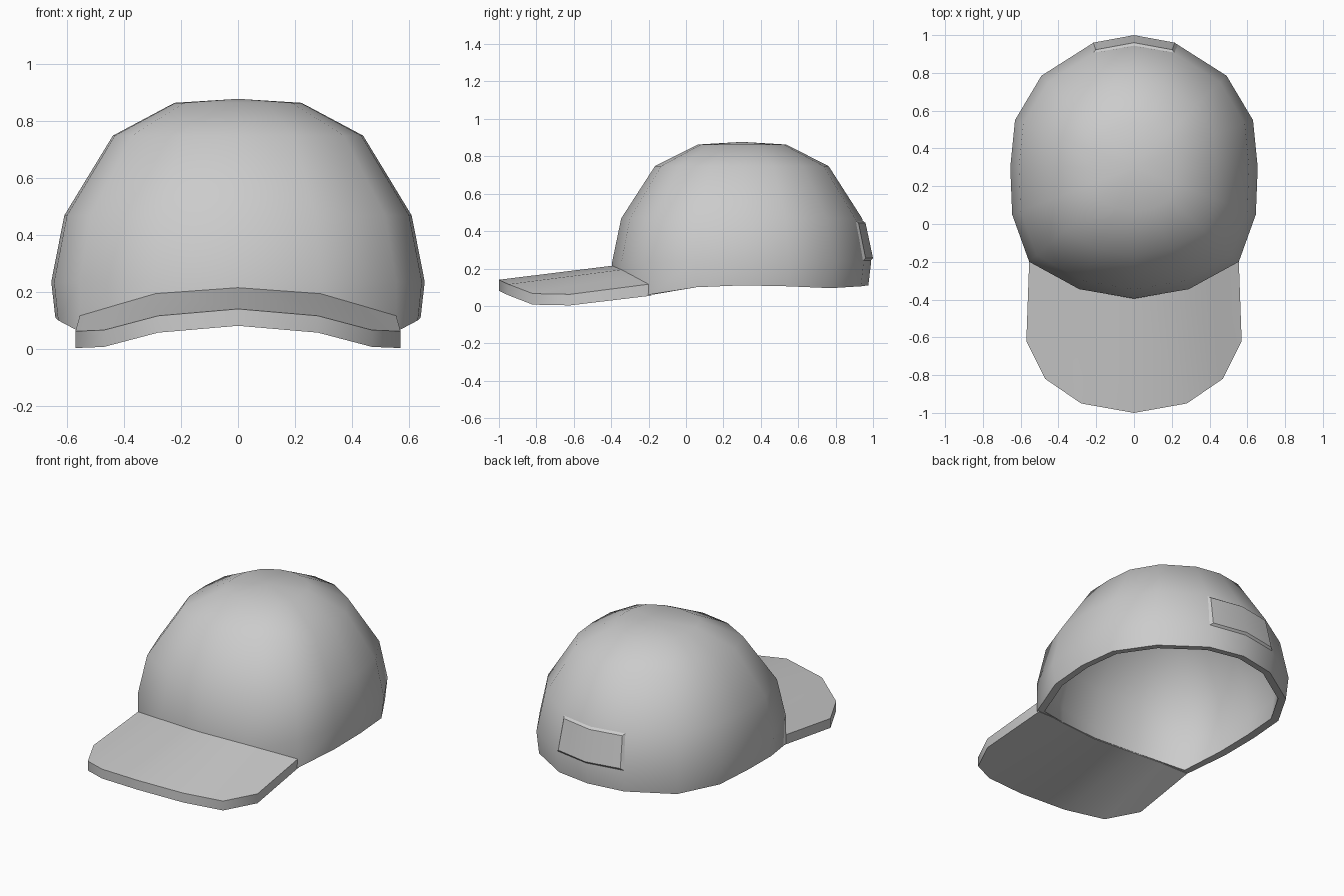
import bpy, bmesh, math
from mathutils import Vector

if "Cube" in bpy.data.objects:
    bpy.data.objects.remove(bpy.data.objects["Cube"])

CY = 0.3  # crown centre along y


def finish(name, bm, angle):
    bmesh.ops.recalc_face_normals(bm, faces=bm.faces)
    me = bpy.data.meshes.new(name)
    bm.to_mesh(me)
    bm.free()
    ob = bpy.data.objects.new(name, me)
    bpy.context.collection.objects.link(ob)
    bpy.ops.object.select_all(action='DESELECT')
    ob.select_set(True)
    bpy.context.view_layer.objects.active = ob
    bpy.ops.object.shade_smooth_by_angle(angle=math.radians(angle))
    return ob


def mirrored(pts):
    # points run from the centre line outwards on +x; add the -x half
    return [Vector((-p[0], *p[1:])) for p in reversed(pts[1:])] + [Vector(p) for p in pts]


def bridge(bm, a, b, closed=False):
    n = len(a)
    for i in range(n if closed else n - 1):
        j = (i + 1) % n
        bm.faces.new((a[i], a[j], b[j], b[i]))


# Crown: half outline from back to front, with the height of the lower rim
half = [(0, 0.99, 0.11), (0.23, 0.95, 0.105), (0.49, 0.785, 0.095), (0.63, 0.55, 0.105),
        (0.655, 0.3, 0.11), (0.645, 0.05, 0.10), (0.555, -0.2, 0.06),
        (0.29, -0.345, 0.14), (0, -0.395, 0.16)]
outline = half + [(-x, y, z) for x, y, z in reversed(half[1:-1])]
rings = [(0.34, 0.863), (0.67, 0.748), (0.93, 0.468), (1.0, 0.235)]


def on_ring(p, f, z):
    return Vector((p[0] * f, CY + (p[1] - CY) * f, z))


bm = bmesh.new()
loops = [[bm.verts.new(on_ring(p, f, z)) for p in outline] for f, z in rings]
rim = []
for p in outline:
    f = 0.978 if p[1] > 0 else 1.0
    rim.append(bm.verts.new(on_ring(p, f, p[2])))
loops.append(rim)
apex = bm.verts.new((0, CY, 0.877))
for i in range(16):
    bm.faces.new((apex, loops[0][i], loops[0][(i + 1) % 16]))
for a, b in zip(loops, loops[1:]):
    bridge(bm, a, b, True)
bmesh.ops.recalc_face_normals(bm, faces=bm.faces)
if sum(f.normal.z for f in bm.faces) < 0:
    bmesh.ops.reverse_faces(bm, faces=bm.faces)
crown = finish("crown", bm, 50)
shell = crown.modifiers.new("shell", 'SOLIDIFY')
shell.thickness = 0.045
shell.offset = -1
bpy.ops.object.modifier_apply(modifier=shell.name)
bpy.ops.object.shade_smooth_by_angle(angle=math.radians(50))

# Brim: curved slab running from the crown to a rounded front edge
inner_top = [(0, -0.385, 0.216), (0.29, -0.335, 0.195), (0.42, -0.265, 0.157), (0.555, -0.2, 0.116)]
outer_top = [(0, -1.0, 0.14), (0.28, -0.95, 0.116), (0.47, -0.82, 0.066), (0.57, -0.62, 0.062)]
inner_low = [(0, -0.35, 0.153), (0.27, -0.3, 0.132), (0.40, -0.24, 0.096), (0.55, -0.185, 0.055)]
outer_low = [(x, y, z - 0.059) for x, y, z in outer_top]
bm = bmesh.new()
rows = [[bm.verts.new(p) for p in mirrored(r)] for r in (inner_top, outer_top, outer_low, inner_low)]
for k in range(4):
    bridge(bm, rows[k], rows[(k + 1) % 4])
for e in (0, -1):
    bm.faces.new([r[e] for r in rows])
finish("brim", bm, 30)

# Back patch: raised panel with bevelled sides over the two rear crown faces
bm = bmesh.new()


def patch_row(x, top, bottom, lift):
    cols = []
    for f, z in (top, bottom):
        yc = CY + 0.69 * f + lift
        ys = CY + 0.65 * f + lift
        cols.append([bm.verts.new((sx * x * f, yc if sx == 0 else ys, z)) for sx in (-1, 0, 1)])
    return cols


base_t, base_b = patch_row(0.235, (0.93, 0.46), (0.999, 0.24), -0.004)
face_t, face_b = patch_row(0.217, (0.936, 0.444), (0.994, 0.256), 0.014)
bridge(bm, face_t, face_b)
bridge(bm, base_t, face_t)
bridge(bm, face_b, base_b)
for e in (0, -1):
    bm.faces.new((base_t[e], face_t[e], face_b[e], base_b[e]))
finish("back_patch", bm, 30)
